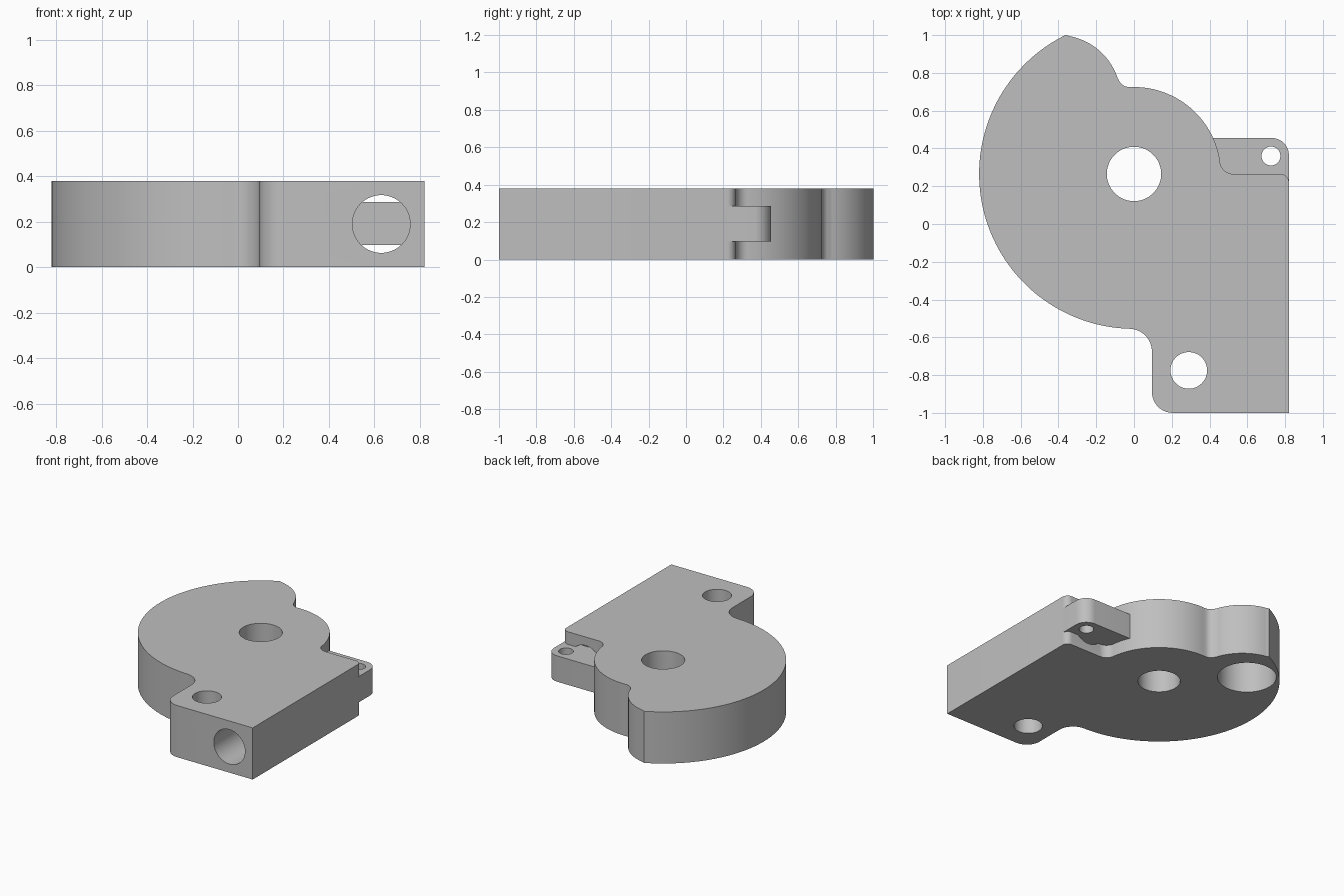
import bpy, bmesh
from math import sin, cos, radians, pi
from mathutils import Vector, Matrix

if "Cube" in bpy.data.objects:
    bpy.data.objects.remove(bpy.data.objects["Cube"], do_unlink=True)

H = 0.38
PIVOT = (0.0, 0.265)

grey = bpy.data.materials.new("plain grey")
grey.use_nodes = True
grey.diffuse_color = (0.52, 0.52, 0.52, 1)
grey.node_tree.nodes["Principled BSDF"].inputs["Base Color"].default_value = (0.52, 0.52, 0.52, 1)


def arc(centre, r, a0, a1, n):
    """Points on a circular arc, angles in degrees."""
    return [(centre[0] + r * cos(radians(a0 + (a1 - a0) * i / n)),
             centre[1] + r * sin(radians(a0 + (a1 - a0) * i / n))) for i in range(n + 1)]


def make_object(name, bm):
    bmesh.ops.recalc_face_normals(bm, faces=bm.faces)
    mesh = bpy.data.meshes.new(name)
    bm.to_mesh(mesh)
    bm.free()
    mesh.materials.append(grey)
    ob = bpy.data.objects.new(name, mesh)
    bpy.context.collection.objects.link(ob)
    return ob


def extrude(name, outline, z0, z1):
    bm = bmesh.new()
    face = bm.faces.new([bm.verts.new((x, y, z0)) for x, y in outline])
    top = bmesh.ops.extrude_face_region(bm, geom=[face])["geom"]
    bmesh.ops.translate(bm, vec=(0, 0, z1 - z0),
                        verts=[v for v in top if isinstance(v, bmesh.types.BMVert)])
    return make_object(name, bm)


def cylinder(name, r, start, end):
    start, end = Vector(start), Vector(end)
    axis = end - start
    turn = axis.to_track_quat('Z', 'Y').to_matrix().to_4x4()
    bm = bmesh.new()
    bmesh.ops.create_cone(bm, cap_ends=True, segments=64, radius1=r, radius2=r,
                          depth=axis.length,
                          matrix=Matrix.Translation((start + end) / 2) @ turn)
    return make_object(name, bm)


def cut(target, cutters):
    for c in cutters:
        mod = target.modifiers.new(c.name, 'BOOLEAN')
        mod.operation, mod.solver, mod.object = 'DIFFERENCE', 'EXACT', c
        bpy.context.view_layer.objects.active = target
        bpy.ops.object.modifier_apply(modifier=mod.name)
        bpy.data.objects.remove(c, do_unlink=True)


# Body plate: big cam arc, square leg, hub arc and rounded lobe
outline = arc(PIVOT, 0.82, 116, 268.5, 72)
outline += arc((-0.025, -0.675), 0.12, 85, 0, 10)
outline += arc((0.205, -0.89), 0.11, 180, 270, 10)
outline += [(0.82, -1.0)]
outline += arc((0.775, 0.22), 0.045, 0, 90, 8)
outline += arc((0.525, 0.335), 0.07, 270, 180, 8)
outline += arc(PIVOT, 0.46, 10, 92, 40)
outline += arc((-0.025, 0.785), 0.06, 262, 200, 8)
outline += arc((-0.402, 0.668), 0.332, 18, 80, 24)
body = extrude("body_plate", outline, 0, H)

cut(body, [
    cylinder("pivot_hole", 0.144, (*PIVOT, -0.1), (*PIVOT, H + 0.1)),
    cylinder("leg_hole", 0.097, (0.29, -0.775, -0.1), (0.29, -0.775, H + 0.1)),
    cylinder("lobe_pocket", 0.2, (-0.424, 0.69, -0.1), (-0.424, 0.69, 0.3)),
    cylinder("long_bore", 0.127, (0.63, -1.1, H / 2), (0.63, 0.3, H / 2)),
])

# Thin ear at the back corner, rooted in the body
ear = extrude("mounting_ear",
              [(0.41, 0.22), (0.82, 0.22)] + arc((0.73, 0.365), 0.09, 0, 90, 10) + [(0.41, 0.455)],
              0.097, 0.287)
cut(ear, [cylinder("ear_hole", 0.05, (0.725, 0.36, 0), (0.725, 0.36, H))])

# Smooth the curved walls, keep the rims sharp
for ob in (body, ear):
    bpy.ops.object.select_all(action='DESELECT')
    ob.select_set(True)
    bpy.context.view_layer.objects.active = ob
    bpy.ops.object.shade_smooth_by_angle(angle=radians(30))
